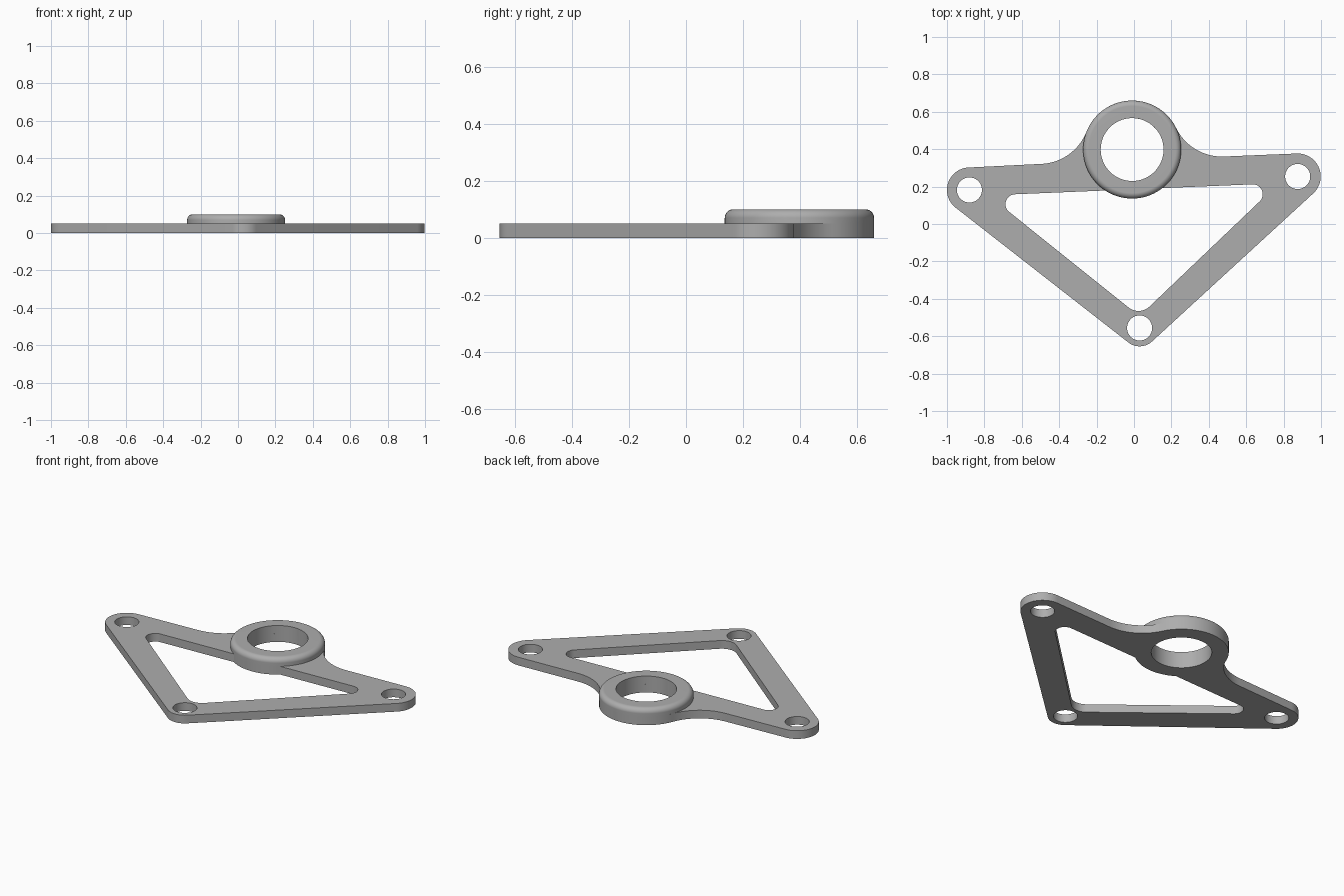
import bpy, bmesh
from math import pi, tau, acos, atan2, cos, sin
from mathutils import Vector, Matrix
from mathutils.geometry import intersect_line_sphere_2d

if "Cube" in bpy.data.objects:
    bpy.data.objects.remove(bpy.data.objects["Cube"])

PLATE_H, TOP = 0.05, 0.1
BOSS, BOSS_R, BORE_R = Vector((-0.01, 0.398)), 0.262, 0.168
HOLE_R = 0.067
LEFT, RIGHT, FRONT = Vector((-0.88, 0.182)), Vector((0.875, 0.254)), Vector((0.03, -0.556))

metal = bpy.data.materials.new("grey metal")
metal.use_nodes = True
GREY = (0.42, 0.42, 0.42, 1)
metal.diffuse_color = GREY
metal.node_tree.nodes["Principled BSDF"].inputs["Base Color"].default_value = GREY


def arc(c, r, start, sweep):
    n = max(2, int(abs(sweep) / tau * 96) + 1)
    return [c + r * Vector((cos(start + sweep * i / n), sin(start + sweep * i / n)))
            for i in range(n + 1)]


def circle(c, r):
    return arc(c, r, 0, tau)[:-1]


def belt(circles):
    """Closed outline tangent to each circle; a negative radius bends inward."""
    normals = []
    for (c1, r1), (c2, r2) in zip(circles, circles[1:] + circles[:1]):
        d = c2 - c1
        ratio = max(-1, min(1, (r1 - r2) / d.length))
        normals.append(atan2(d.y, d.x) - acos(ratio))
    points = []
    for i, (c, r) in enumerate(circles):
        sweep = (normals[i] - normals[i - 1]) % tau
        points += arc(c, r, normals[i - 1], sweep if r > 0 else sweep - tau)
    return points


def finish(name, bm):
    bmesh.ops.recalc_face_normals(bm, faces=bm.faces)
    mesh = bpy.data.meshes.new(name)
    bm.to_mesh(mesh)
    bm.free()
    mesh.materials.append(metal)
    obj = bpy.data.objects.new(name, mesh)
    bpy.context.collection.objects.link(obj)
    bpy.ops.object.select_all(action='DESELECT')
    obj.select_set(True)
    bpy.context.view_layer.objects.active = obj
    bpy.ops.object.shade_smooth_by_angle(angle=pi / 6)


# Outer outline: three lugs, with the boss blended in by two concave fillets
def fillet(x, y):
    c = Vector((x, y))
    return c, BOSS_R - (c - BOSS).length


outline = belt([(LEFT, 0.12), (FRONT, 0.098), (RIGHT, 0.123),
                fillet(0.47, 0.633), (BOSS, BOSS_R), fillet(-0.507, 0.593)])

# Triangular window, its back edge interrupted by the boss
window = belt([(Vector((-0.634, 0.106)), 0.053), (Vector((0.024, -0.38)), 0.085),
               (Vector((0.635, 0.159)), 0.053)])
hits = intersect_line_sphere_2d(window[-1], window[0], BOSS, BOSS_R)
a, b = [atan2(p.y - BOSS.y, p.x - BOSS.x)
        for p in sorted(hits, key=lambda p: -p.x)]
window += arc(BOSS, BOSS_R, a, -((a - b) % tau))

# Flat plate
bm = bmesh.new()
loops = [outline, window, circle(BOSS, BORE_R)]
loops += [circle(c, HOLE_R) for c in (LEFT, RIGHT, FRONT)]
for loop in loops:
    verts = [bm.verts.new((p.x, p.y, 0)) for p in loop]
    for v, w in zip(verts, verts[1:] + verts[:1]):
        bm.edges.new((v, w))
bmesh.ops.remove_doubles(bm, verts=bm.verts, dist=0.0005)
bmesh.ops.triangle_fill(bm, edges=bm.edges, use_beauty=True, normal=(0, 0, 1))
top = bmesh.ops.extrude_face_region(bm, geom=bm.faces[:])["geom"]
bmesh.ops.translate(bm, vec=(0, 0, PLATE_H),
                    verts=[g for g in top if isinstance(g, bmesh.types.BMVert)])
finish("plate", bm)

# Raised ring with a rounded outer rim
ROUND = 0.03
rim = arc(Vector((BOSS_R - ROUND, TOP - ROUND)), ROUND, 0, pi / 2)
profile = [Vector((BORE_R, PLATE_H)), Vector((BOSS_R, PLATE_H))] + rim + [Vector((BORE_R, TOP))]
bm = bmesh.new()
verts = [bm.verts.new((BOSS.x + p.x, BOSS.y, p.y)) for p in profile]
edges = [bm.edges.new((v, w)) for v, w in zip(verts, verts[1:] + verts[:1])]
bmesh.ops.spin(bm, geom=verts + edges, cent=(BOSS.x, BOSS.y, 0), axis=(0, 0, 1),
               angle=tau, steps=96, use_merge=True)
bmesh.ops.remove_doubles(bm, verts=bm.verts, dist=0.0005)
finish("boss_ring", bm)
